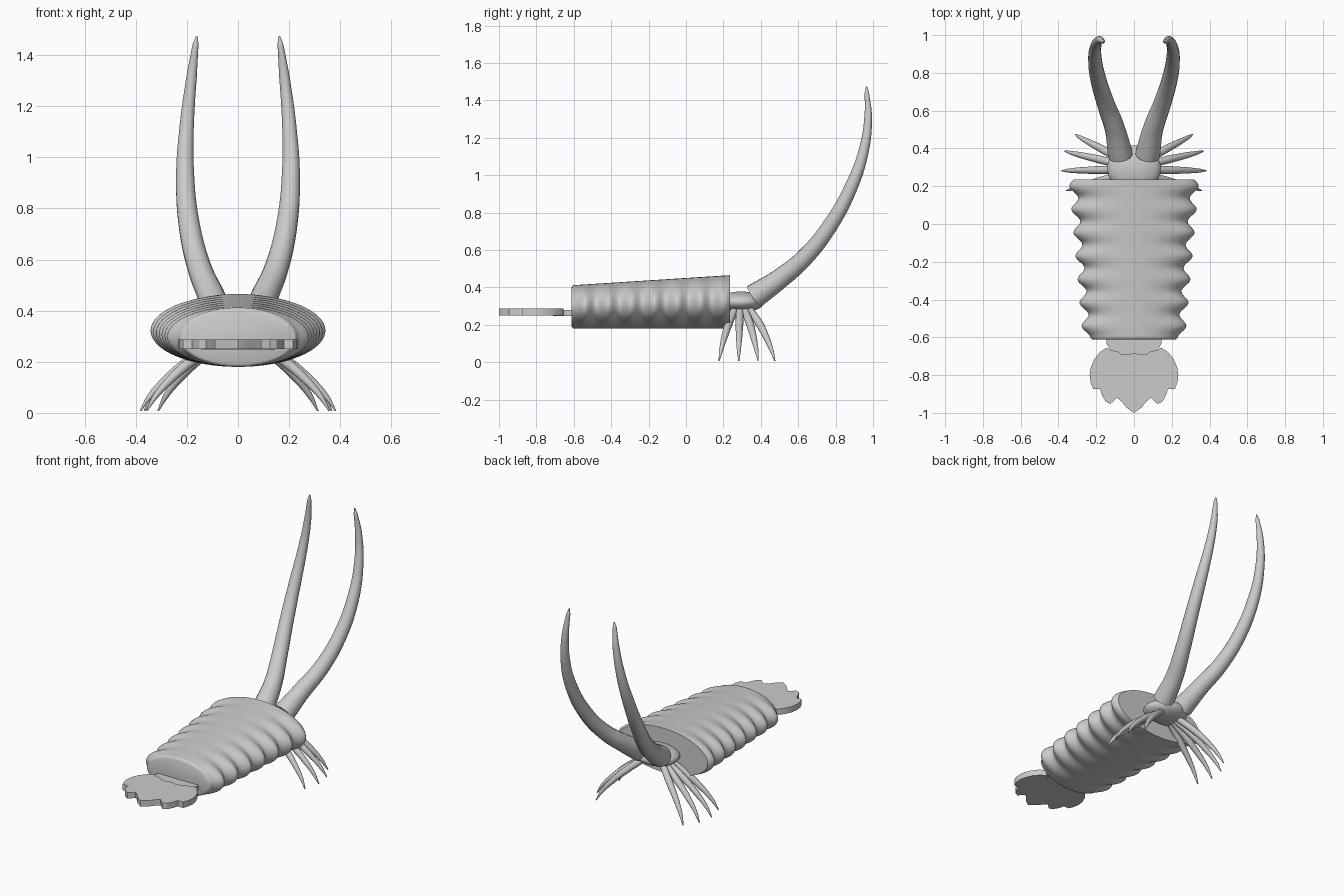
import bpy, bmesh, math
from math import sin, cos, pi

if "Cube" in bpy.data.objects:
    bpy.data.objects.remove(bpy.data.objects["Cube"])


def finish(name, bm, angle=40):
    bmesh.ops.recalc_face_normals(bm, faces=bm.faces)
    me = bpy.data.meshes.new(name)
    bm.to_mesh(me)
    bm.free()
    ob = bpy.data.objects.new(name, me)
    bpy.context.collection.objects.link(ob)
    smooth(ob, angle)
    return ob


def smooth(ob, angle=40):
    bpy.ops.object.select_all(action='DESELECT')
    ob.select_set(True)
    bpy.context.view_layer.objects.active = ob
    bpy.ops.object.shade_smooth_by_angle(angle=math.radians(angle))


def loft(name, rings):
    bm = bmesh.new()
    loops = [[bm.verts.new(p) for p in r] for r in rings]
    n = len(loops[0])
    for a, b in zip(loops, loops[1:]):
        for i in range(n):
            j = (i + 1) % n
            bm.faces.new((a[i], a[j], b[j], b[i]))
    bm.faces.new(loops[0])
    bm.faces.new(loops[-1])
    return finish(name, bm)


def tube(name, pts):
    """Tapered tube through (x, y, z, radius) points."""
    cu = bpy.data.curves.new(name, 'CURVE')
    cu.dimensions = '3D'
    cu.bevel_depth = 1
    cu.bevel_resolution = 6
    cu.resolution_u = 8
    cu.use_fill_caps = True
    sp = cu.splines.new('BEZIER')
    sp.bezier_points.add(len(pts) - 1)
    for bp, (x, y, z, r) in zip(sp.bezier_points, pts):
        bp.co = (x, y, z)
        bp.radius = r
        bp.handle_left_type = bp.handle_right_type = 'AUTO'
    ob = bpy.data.objects.new(name, cu)
    bpy.context.collection.objects.link(ob)
    bpy.ops.object.select_all(action='DESELECT')
    ob.select_set(True)
    bpy.context.view_layer.objects.active = ob
    bpy.ops.object.convert(target='MESH')
    smooth(bpy.context.view_layer.objects.active)


def plate(name, half, z0, z1):
    """Flat plate from half an outline, mirrored in x."""
    pts = half + [(-x, y) for x, y in reversed(half) if x > 1e-5]
    bm = bmesh.new()
    f = bm.faces.new([bm.verts.new((x, y, z0)) for x, y in pts])
    r = bmesh.ops.extrude_face_region(bm, geom=[f])
    vs = [v for v in r['geom'] if isinstance(v, bmesh.types.BMVert)]
    bmesh.ops.translate(bm, verts=vs, vec=(0, 0, z1 - z0))
    finish(name, bm, 30)


# Ribbed body: elliptical sections, only the width ripples
def section(y, shrink=0.0):
    t = (y + 0.6) / 0.83
    top, bot = 0.412 + 0.053 * t - shrink, 0.18 + shrink
    w = 0.272 + 0.073 * t - 0.021 * (1 - cos((y - 0.2) / 0.1235 * 2 * pi)) - shrink
    zc, h = (top + bot) / 2, (top - bot) / 2
    return [(w * cos(a), y, zc + h * sin(a)) for a in (2 * pi * i / 64 for i in range(64))]


N = 84
rings = [section(-0.612, 0.012), section(-0.608, 0.004)]
rings += [section(-0.6 + 0.835 * i / N) for i in range(N + 1)]
loft("ribbed_body", rings)

# Head
bm = bmesh.new()
bmesh.ops.create_uvsphere(bm, u_segments=32, v_segments=16, radius=1)
for v in bm.verts:
    v.co = (v.co.x * 0.142, 0.295 + v.co.y * 0.122, 0.322 + v.co.z * 0.056)
finish("head", bm)

# Long raised arms
arm = [(0.072, 0.365, 0.352, 0.066), (0.10, 0.50, 0.445, 0.054), (0.15, 0.64, 0.565, 0.047),
       (0.19, 0.77, 0.73, 0.042), (0.207, 0.88, 0.93, 0.036), (0.2, 0.95, 1.13, 0.028),
       (0.182, 0.974, 1.31, 0.021), (0.166, 0.967, 1.44, 0.012), (0.161, 0.965, 1.475, 0.003)]

# Legs: root y, tip x, tip y
legs = [(0.262, 0.357, 0.177), (0.288, 0.382, 0.282), (0.312, 0.367, 0.386), (0.338, 0.312, 0.475)]

for side, s in (("left", -1), ("right", 1)):
    tube(side + "_arm", [(s * x, y, z, r) for x, y, z, r in arm])
    for i, (y0, tx, ty) in enumerate(legs):
        path = []
        for f, g, z, r in ((0, 0, 0.285, 0.02), (0.38, 0.4, 0.205, 0.021), (0.66, 0.66, 0.135, 0.017),
                           (0.88, 0.87, 0.065, 0.011), (1, 1, 0.008, 0.003)):
            path.append((s * (0.07 + (tx - 0.07) * f), y0 + (ty - y0) * g, z, r))
        tube(f"{side}_leg_{i + 1}", path)

# Tail stalk and scalloped tail fan
plate("tail_stalk", [(0.145, -0.6), (0.145, -0.635), (0.11, -0.69), (0.0, -0.71)], 0.248, 0.278)
plate("tail_fan", [(0, -0.682), (0.035, -0.692), (0.07, -0.688), (0.09, -0.672), (0.12, -0.67),
                   (0.145, -0.655), (0.18, -0.678), (0.21, -0.715), (0.228, -0.757), (0.235, -0.8),
                   (0.23, -0.84), (0.216, -0.873), (0.18, -0.873), (0.168, -0.91), (0.15, -0.94),
                   (0.125, -0.953), (0.09, -0.92), (0.065, -0.94), (0.04, -0.972), (0, -1.0)],
      0.25, 0.288)
